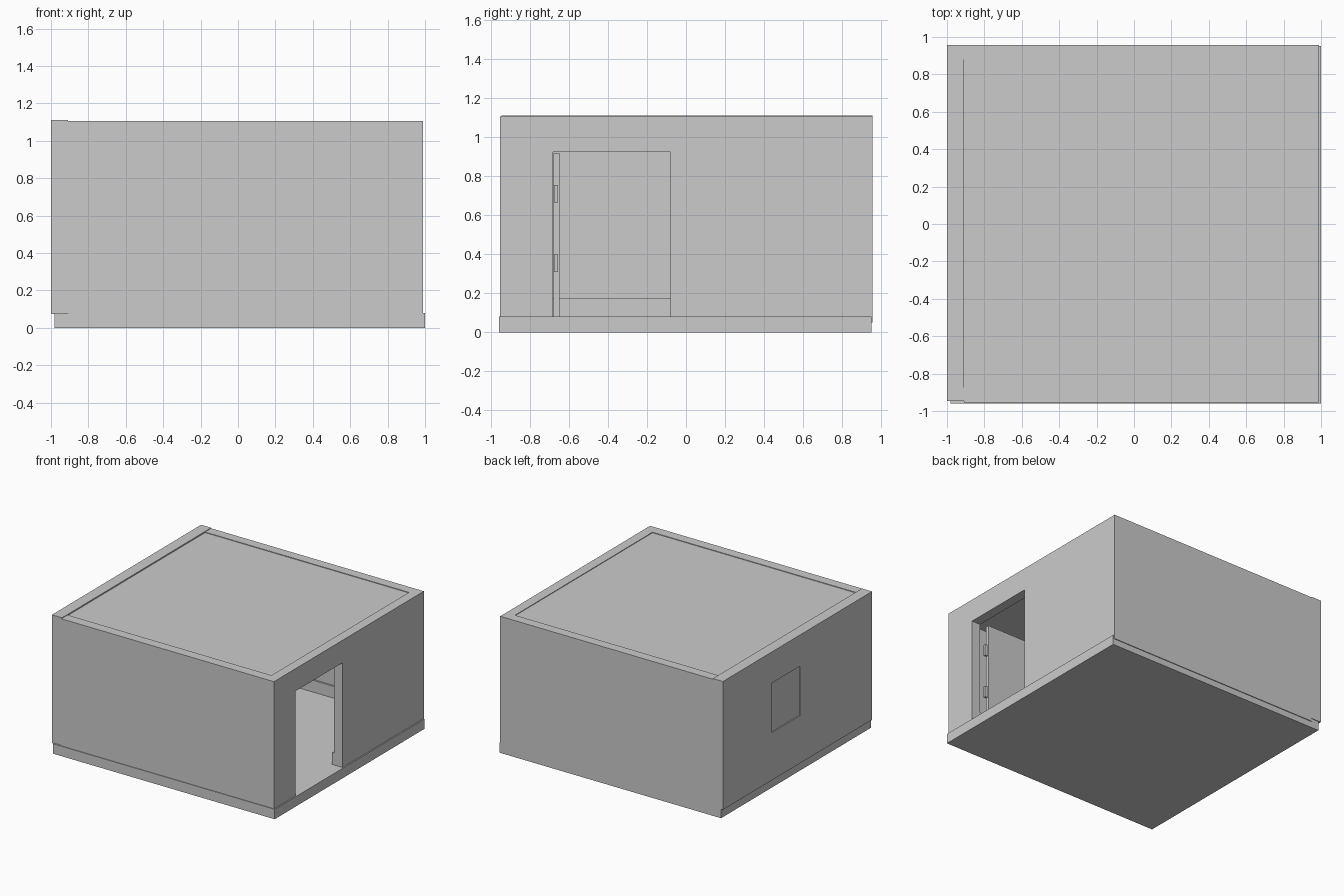
import bpy, bmesh

if "Cube" in bpy.data.objects:
    bpy.data.objects.remove(bpy.data.objects["Cube"])


def box(name, x, y, z):
    """Axis-aligned box from (min, max) pairs."""
    bm = bmesh.new()
    bmesh.ops.create_cube(bm, size=1)
    for v in bm.verts:
        v.co = [(a + b) / 2 + c * (b - a) for c, (a, b) in zip(v.co, (x, y, z))]
    me = bpy.data.meshes.new(name)
    bm.to_mesh(me)
    bm.free()
    ob = bpy.data.objects.new(name, me)
    bpy.context.collection.objects.link(ob)
    return ob


def cut(ob, x, y, z):
    """Cut a box-shaped hole through a wall."""
    cutter = box(ob.name + "_cutter", x, y, z)
    cutter.hide_render = True
    cutter.hide_set(True)
    mod = ob.modifiers.new("opening", 'BOOLEAN')
    mod.object = cutter
    mod.operation = 'DIFFERENCE'
    mod.solver = 'EXACT'


TOP = 1.107
# Floor slab and roof panel
box("floor_slab", (-.98, 1.0), (-.96, .952), (0, .08))
box("roof_panel", (-.91, .912), (-.875, .88), (1.03, 1.102))

# Four walls; the left one is a touch taller and lower
box("front_wall", (-.91, .99), (-.955, -.875), (.08, TOP))
box("back_wall", (-.91, .99), (.88, .958), (.05, TOP))
left = box("left_wall", (-1, -.91), (-.947, .957), (.075, 1.112))
right = box("right_wall", (.912, .99), (-.875, .88), (.08, TOP))

# Doorway in the right wall
cut(right, (.8, 1.1), (-.683, -.08), (.0, .925))

# Closed window pane set just inside the left wall
cut(left, (-1.1, -.992), (-.03, .33), (.46, .86))

# Door leaf swung fully inward, with two hinges
box("door_leaf", (.26, .86), (-.68, -.65), (.082, .92))
for i, z in enumerate((.31, .665)):
    box(f"door_hinge_{i + 1}", (.86, .885), (-.677, -.657), (z, z + .09))

# Skirting boards round the inside
S = (.08, .175)
box("skirting_left", (-.91, -.895), (-.875, .88), S)
box("skirting_back", (-.895, .912), (.865, .88), S)
box("skirting_front", (-.895, .912), (-.875, -.86), S)
box("skirting_right_near", (.897, .912), (-.86, -.683), S)
box("skirting_right_far", (.897, .912), (-.08, .865), S)
